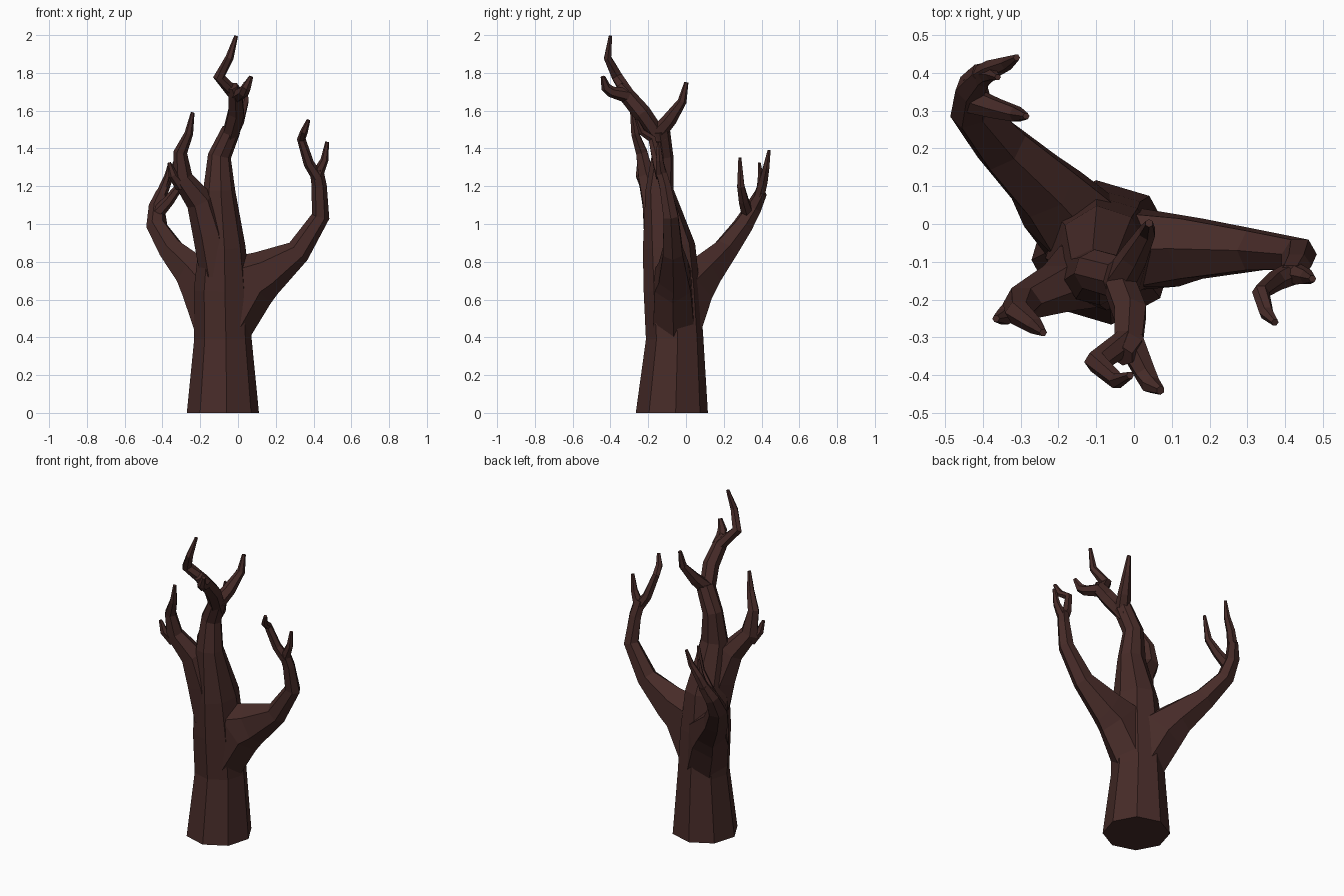
import bpy, bmesh, math
from mathutils import Vector

bark = bpy.data.materials.new("bark")
bark.diffuse_color = (0.062, 0.024, 0.021, 1)


def limb(name, rings, side=(0, 1, 0), sides=6, phase=0.0, first=None):
    """Faceted tube. Each ring is (x, y, z, radius in bend plane, radius along side)."""
    bm = bmesh.new()
    pts = [Vector(r[:3]) for r in rings]
    loops = []
    for i, r in enumerate(rings):
        a, b = pts[max(i - 1, 0)], pts[min(i + 1, len(pts) - 1)]
        d1 = (pts[i] - a).normalized() if i else Vector()
        d2 = (b - pts[i]).normalized() if i < len(pts) - 1 else Vector()
        t = (d1 + d2).normalized()
        if i == 0 and first:
            t = Vector(first)
        u = Vector(side).cross(t).normalized()
        v = t.cross(u)
        ru, rv = r[3], r[-1]
        angles = [phase + k * math.tau / sides for k in range(sides)]
        loops.append([bm.verts.new(pts[i] + u * ru * math.cos(w) + v * rv * math.sin(w))
                      for w in angles])
    for p, q in zip(loops, loops[1:]):
        for k in range(sides):
            n = (k + 1) % sides
            bm.faces.new((p[k], p[n], q[n], q[k]))
    bm.faces.new(loops[0][::-1])
    bm.faces.new(loops[-1])
    bmesh.ops.recalc_face_normals(bm, faces=bm.faces)
    me = bpy.data.meshes.new(name)
    bm.to_mesh(me)
    bm.free()
    me.materials.append(bark)
    ob = bpy.data.objects.new(name, me)
    bpy.context.collection.objects.link(ob)


# Trunk, continuing into the tall middle branch
limb("trunk", [(-.08, -.075, 0, .192), (-.08, -.06, .39, .153), (-.085, -.075, .65, .15),
               (-.085, -.09, .88, .125, .14), (-.10, -.14, 1.18, .085, .075),
               (-.098, -.125, 1.36, .062, .058), (-.035, -.145, 1.5, .05, .06)],
     sides=8, phase=math.radians(6), first=(0, 0, 1))
limb("middle_branch", [(-.05, -.13, 1.44, .045), (-.01, -.235, 1.59, .048),
                       (-.015, -.32, 1.69, .042), (-.03, -.35, 1.73, .03)], side=(1, 0, 0))
limb("middle_top_twig", [(-.02, -.31, 1.69, .035), (-.10, -.365, 1.78, .032),
                         (-.045, -.415, 1.88, .022), (-.01, -.4, 1.995, .010)])
limb("middle_front_twig", [(-.01, -.31, 1.68, .04), (.03, -.395, 1.70, .03),
                           (.045, -.425, 1.725, .026), (.07, -.44, 1.78, .012)], side=(1, 0, 0))
limb("middle_back_twig", [(-.04, -.15, 1.48, .045), (0, -.085, 1.555, .038),
                          (.035, -.02, 1.65, .024), (.04, .002, 1.75, .011)], side=(1, 0, 0))

# Right branch with its two twigs
limb("right_branch", [(-.07, -.065, .45, .14, .13), (.06, -.07, .70, .165, .11),
                      (.15, -.065, .74, .125, .092), (.32, -.07, .855, .066, .06),
                      (.437, -.08, 1.04, .048, .045), (.43, -.11, 1.2, .04, .035),
                      (.415, -.135, 1.29, .036, .03)], first=(.5, 0, .85))
limb("right_inner_twig", [(.42, -.13, 1.25, .032), (.375, -.15, 1.32, .028),
                          (.335, -.18, 1.45, .023), (.35, -.235, 1.49, .02),
                          (.373, -.26, 1.55, .010)])
limb("right_outer_twig", [(.42, -.13, 1.26, .032), (.458, -.14, 1.34, .021),
                          (.472, -.145, 1.435, .010)])

# Back left branch with its three twigs
diag = (.7, .7, 0)
limb("back_branch", [(-.09, -.06, .43, .14, .14), (-.175, .025, .66, .15, .12),
                     (-.24, .10, .74, .11, .095), (-.35, .205, .86, .07, .075),
                     (-.43, .30, .99, .052, .06), (-.43, .36, 1.09, .042, .045),
                     (-.40, .40, 1.17, .03, .033)], side=diag, first=(-.35, .35, .85))
limb("back_outer_twig", [(-.42, .38, 1.12, .033), (-.375, .41, 1.23, .026),
                         (-.335, .425, 1.30, .019), (-.31, .44, 1.39, .009)])
limb("back_middle_twig", [(-.40, .395, 1.17, .025), (-.375, .395, 1.25, .017),
                          (-.36, .388, 1.325, .008)])
limb("back_inner_twig", [(-.425, .325, 1.06, .036), (-.365, .305, 1.125, .029),
                         (-.31, .29, 1.2, .022), (-.285, .285, 1.35, .009)])

# Front left branch
limb("left_branch", [(-.11, -.12, .72, .09, .10), (-.15, -.14, .95, .09, .095),
                     (-.20, -.17, 1.12, .075, .07), (-.295, -.21, 1.245, .055, .048),
                     (-.305, -.235, 1.38, .036, .034), (-.26, -.27, 1.48, .023),
                     (-.24, -.287, 1.59, .010)], first=(0, 0, 1))
# Short stub on the front left branch
limb("left_stub", [(-.30, -.21, 1.2, .035), (-.345, -.245, 1.26, .024),
                   (-.365, -.25, 1.325, .010)])
